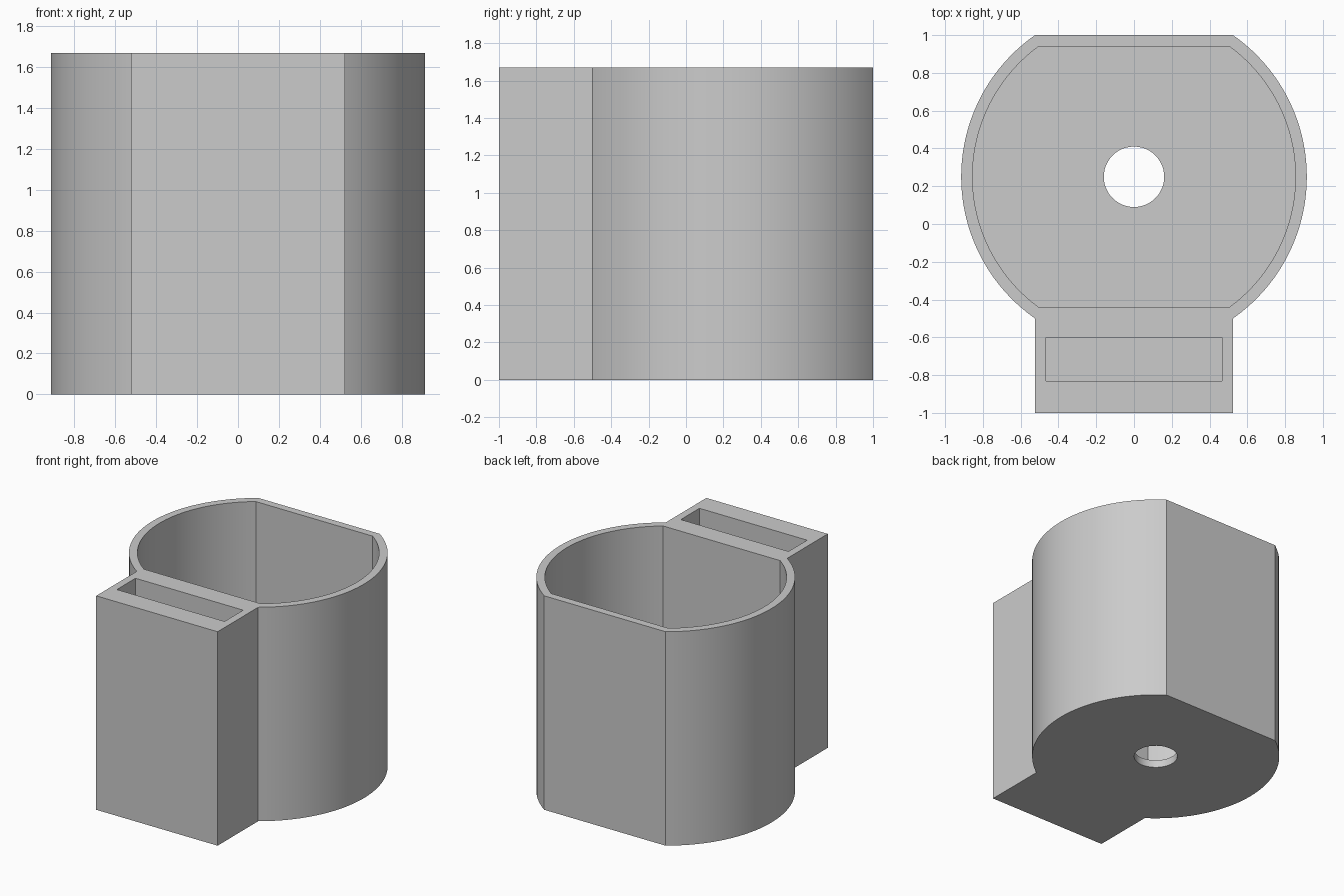
import bpy, bmesh, math

if "Cube" in bpy.data.objects:
    bpy.data.objects.remove(bpy.data.objects["Cube"], do_unlink=True)

HEIGHT, WALL = 1.67, 0.06
CENTRE_Y, RADIUS, FLAT = 0.25, 0.915, 0.75

grey = bpy.data.materials.new("light grey")
grey.use_nodes = True
colour = (0.6, 0.6, 0.6, 1)
grey.diffuse_color = colour
grey.node_tree.nodes["Principled BSDF"].inputs["Base Color"].default_value = colour


def arc(radius, start, end, steps=40):
    angles = [start + (end - start) * i / steps for i in range(steps + 1)]
    return [(radius * math.cos(a), CENTRE_Y + radius * math.sin(a)) for a in angles]


def flatted_round(radius, flat):
    """Circle cut by two flats, at the front and the back."""
    a = math.asin(flat / radius)
    return arc(radius, -a, a) + arc(radius, math.pi - a, math.pi + a)


def prism(name, outline, bottom, top):
    bm = bmesh.new()
    base = bm.faces.new([bm.verts.new((x, y, bottom)) for x, y in outline])
    grown = bmesh.ops.extrude_face_region(bm, geom=[base])["geom"]
    verts = [v for v in grown if isinstance(v, bmesh.types.BMVert)]
    bmesh.ops.translate(bm, vec=(0, 0, top - bottom), verts=verts)
    bmesh.ops.recalc_face_normals(bm, faces=bm.faces)
    mesh = bpy.data.meshes.new(name)
    bm.to_mesh(mesh)
    bm.free()
    mesh.materials.append(grey)
    obj = bpy.data.objects.new(name, mesh)
    bpy.context.collection.objects.link(obj)
    return obj


# Outer body: round shell with the rectangular holder on its front flat
body_outline = flatted_round(RADIUS, FLAT)
half = body_outline[0][0]
body = prism("container_body", body_outline + [(-half, -1), (half, -1)], 0, HEIGHT)

# Hollows: main chamber, front slot and the hole through the floor
slot_x, slot_front, slot_back = 0.465, -0.83, -0.6
slot = [(-slot_x, slot_front), (slot_x, slot_front), (slot_x, slot_back), (-slot_x, slot_back)]
cutters = [
    prism("chamber_cutter", flatted_round(RADIUS - WALL, FLAT - WALL), WALL, HEIGHT + 0.1),
    prism("slot_cutter", slot, WALL, HEIGHT + 0.1),
    prism("drain_cutter", arc(0.16, 0, math.tau, 48)[:-1], -0.1, 0.2),
]

bpy.ops.object.select_all(action='DESELECT')
bpy.context.view_layer.objects.active = body
body.select_set(True)
for cutter in cutters:
    cutter.hide_render = True
    cut = body.modifiers.new(cutter.name, 'BOOLEAN')
    cut.operation = 'DIFFERENCE'
    cut.solver = 'EXACT'
    cut.object = cutter
    bpy.ops.object.modifier_apply(modifier=cut.name)
    bpy.data.objects.remove(cutter, do_unlink=True)

# Smooth curved walls, crisp corners
bpy.ops.object.shade_smooth_by_angle(angle=math.radians(20))
